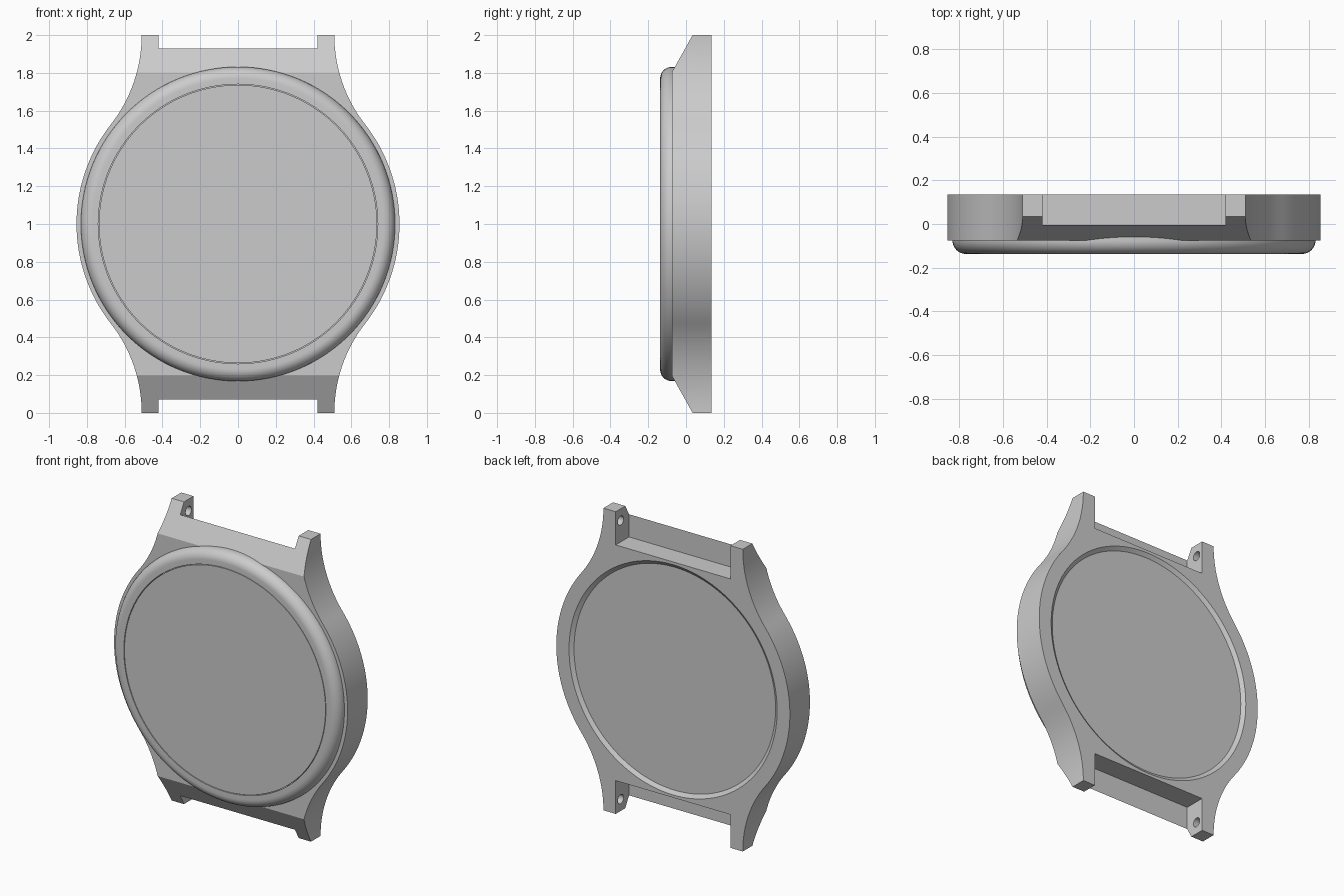
import bpy, bmesh, math
from mathutils import Vector

if "Cube" in bpy.data.objects:
    bpy.data.objects.remove(bpy.data.objects["Cube"])

FRONT, BACK, MID = -0.075, 0.135, 1.0   # case front/back planes, centre height


def make_object(name, bm):
    bmesh.ops.recalc_face_normals(bm, faces=bm.faces)
    mesh = bpy.data.meshes.new(name)
    bm.to_mesh(mesh)
    bm.free()
    obj = bpy.data.objects.new(name, mesh)
    bpy.context.collection.objects.link(obj)
    return obj


def prism(name, points, offset):
    bm = bmesh.new()
    face = bm.faces.new([bm.verts.new(p) for p in points])
    out = bmesh.ops.extrude_face_region(bm, geom=[face])
    moved = [v for v in out["geom"] if isinstance(v, bmesh.types.BMVert)]
    bmesh.ops.translate(bm, verts=moved, vec=Vector(offset))
    return make_object(name, bm)


def box(name, x0, x1, y0, y1, z0, z1):
    return prism(name, [(x0, y0, z0), (x1, y0, z0), (x1, y1, z0), (x0, y1, z0)],
                 (0, 0, z1 - z0))


def lathe(name, profile, steps=128):
    """Revolve (radius, y) points around the watch's y axis."""
    bm = bmesh.new()
    verts = [bm.verts.new((r, y, MID)) for r, y in profile]
    edges = [bm.edges.new(pair) for pair in zip(verts, verts[1:])]
    bmesh.ops.spin(bm, geom=verts + edges, cent=(0, 0, MID), axis=(0, 1, 0),
                   angle=math.tau, steps=steps)
    bmesh.ops.remove_doubles(bm, verts=bm.verts, dist=1e-5)
    return make_object(name, bm)


def smooth(obj):
    bpy.ops.object.select_all(action='DESELECT')
    obj.select_set(True)
    bpy.context.view_layer.objects.active = obj
    bpy.ops.object.shade_smooth_by_angle(angle=math.radians(20))


def boolean(obj, cutter, operation='DIFFERENCE'):
    mod = obj.modifiers.new("cut", 'BOOLEAN')
    mod.operation, mod.solver, mod.object = operation, 'EXACT', cutter
    bpy.context.view_layer.objects.active = obj
    bpy.ops.object.modifier_apply(modifier=mod.name)
    bpy.data.objects.remove(cutter)


# Case outline: round side flowing through a tangent concave arc into each lug
R, LUG_X, ARC_Z = 0.855, 0.51, 1.0
arc_r = (LUG_X**2 + ARC_Z**2 - R**2) / (2 * (R - LUG_X))
arc_x = LUG_X + arc_r
tangent = math.atan2(ARC_Z, arc_x)
quarter = [(R * math.cos(tangent * i / 20), R * math.sin(tangent * i / 20))
           for i in range(21)]
for i in range(1, 17):
    a = math.pi + tangent * (1 - i / 16)
    quarter.append((arc_x + arc_r * math.cos(a), ARC_Z + arc_r * math.sin(a)))
right = [(x, -z) for x, z in reversed(quarter[1:])] + quarter
outline = right + [(-x, z) for x, z in reversed(right)]
case = prism("case", [(x, FRONT, MID + z) for x, z in outline],
             (0, BACK - FRONT, 0))

# Sloped front of the lugs
side = [(FRONT, 0.197), (0.035, 0), (BACK + 0.1, 0), (BACK + 0.1, 2),
        (0.035, 2), (FRONT, 1.803)]
boolean(case, prism("lug_slope", [(-1, y, z) for y, z in side], (2, 0, 0)),
        'INTERSECT')

# Strap pockets and spring bar holes at both ends
for s in (-1, 1):
    z0, z1 = sorted((MID + s * 0.78, MID + s * 1.1))
    boolean(case, box("strap_pocket", -0.42, 0.42, -0.004, 0.3, z0, z1))
    zc = MID + s * 0.922
    ring = [(-0.465, 0.083 + 0.03 * math.cos(math.tau * i / 24),
             zc + 0.03 * math.sin(math.tau * i / 24)) for i in range(24)]
    boolean(case, prism("bar_hole", ring, (0.93, 0, 0)))

# Shallow back recess with a sloped rim
boolean(case, lathe("back_recess", [(0, 0.117), (0.738, 0.117),
                                    (0.762, BACK), (0.762, 0.2), (0, 0.2)]))
smooth(case)

# Rounded bezel ring
profile = [(0.74, -0.03), (0.74, -0.137), (0.77, -0.137)]
for i in range(1, 13):
    a = math.pi / 2 * i / 12
    profile.append((0.77 + 0.062 * math.sin(a), -0.075 - 0.062 * math.cos(a)))
profile += [(0.832, -0.03), (0.74, -0.03)]
smooth(lathe("bezel", profile))

# Flat glass, separated from the bezel by a fine groove
smooth(lathe("glass", [(0, -0.136), (0.736, -0.136), (0.736, -0.05), (0, -0.05)]))
